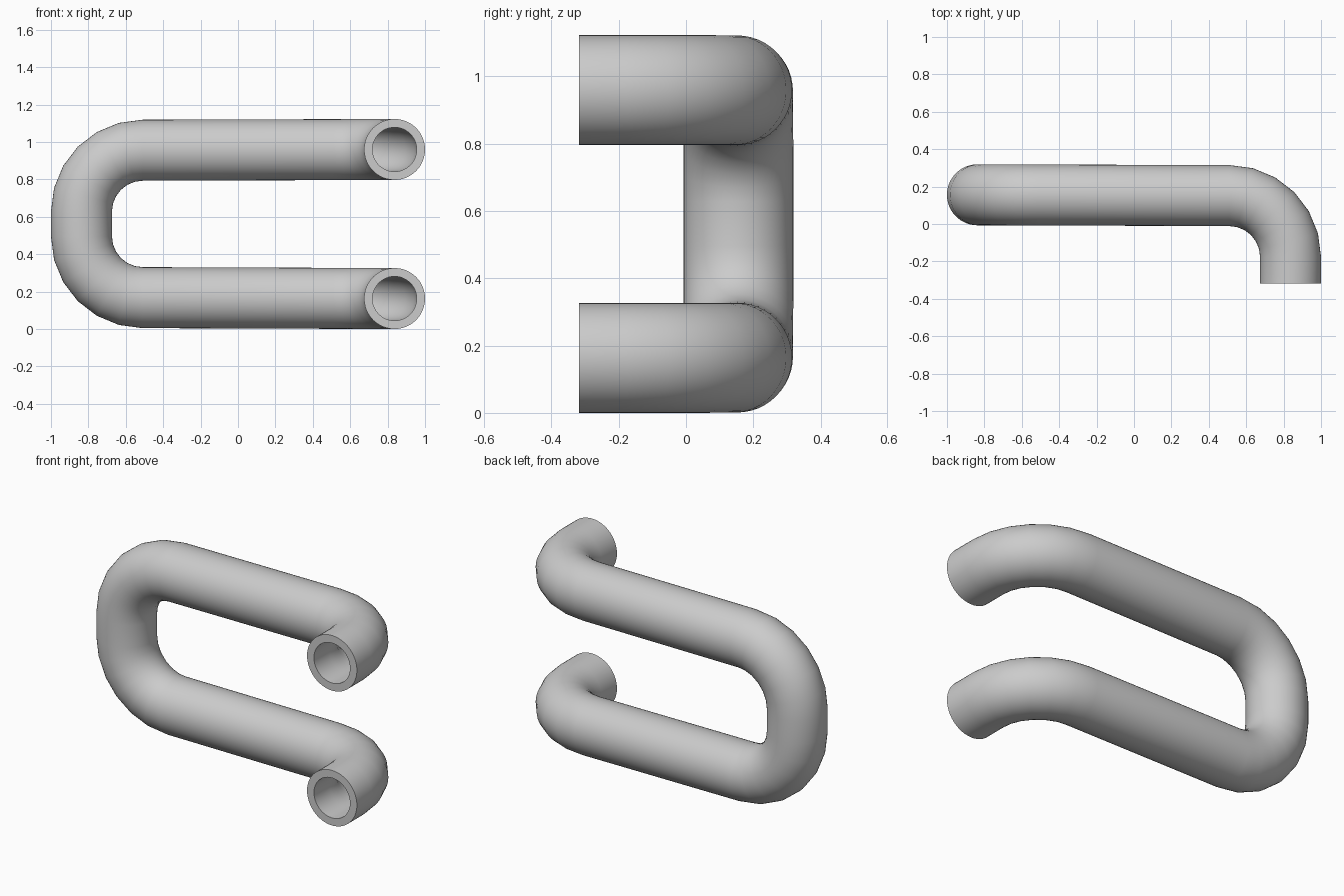
import bpy
import bmesh
import math
from mathutils import Vector

OUTER, INNER = 0.163, 0.118   # pipe radii
BEND = 0.328                  # centreline bend radius
STEPS, SIDES = 6, 48

cube = bpy.data.objects.get("Cube")
if cube:
    bpy.data.objects.remove(cube, do_unlink=True)

# One grey metal
metal = bpy.data.materials.new("grey_metal")
metal.use_nodes = True
grey = (0.6, 0.6, 0.6, 1)
metal.diffuse_color = grey
metal.node_tree.nodes["Principled BSDF"].inputs["Base Color"].default_value = grey


def rounded_path(corners):
    """Centreline points and tangents, with each corner turned into an arc."""
    first = (corners[1] - corners[0]).normalized()
    last = (corners[-1] - corners[-2]).normalized()
    path = [(corners[0], first)]
    for a, b, c in zip(corners, corners[1:], corners[2:]):
        u, v = (b - a).normalized(), (c - b).normalized()
        turn = u.angle(v)
        start = b - u * BEND * math.tan(turn / 2)
        side = (v - u * u.dot(v)).normalized()
        for i in range(STEPS + 1):
            t = turn * i / STEPS
            point = start + u * BEND * math.sin(t) + side * BEND * (1 - math.cos(t))
            path.append((point, u * math.cos(t) + side * math.sin(t)))
    path.append((corners[-1], last))
    return path


def sweep(bm, path, radius, flip):
    """Sweep a circle along the path and return its rings."""
    rings = []
    normal = Vector((0, 0, 1))
    previous = path[0][1]
    for point, tangent in path:
        normal = previous.rotation_difference(tangent) @ normal
        normal = (normal - tangent * normal.dot(tangent)).normalized()
        previous = tangent
        across = tangent.cross(normal)
        angles = [math.tau * k / SIDES for k in range(SIDES)]
        rings.append([bm.verts.new(point + radius * (normal * math.cos(a) + across * math.sin(a)))
                      for a in angles])
    for r, s in zip(rings, rings[1:]):
        for k in range(SIDES):
            j = (k + 1) % SIDES
            face = [r[k], r[j], s[j], s[k]]
            bm.faces.new(face[::-1] if flip else face)
    return rings


# Centreline: front end, top arm, upright, bottom arm, front end
X, FRONT = 0.837, -0.318
path = rounded_path([Vector(p) for p in (
    (X, FRONT, 0.960), (X, 0.151, 0.960), (-X, 0.156, 0.955),
    (-X, 0.156, 0.169), (X, 0.151, 0.163), (X, FRONT, 0.163))])

# Hollow pipe with flat ring ends
bm = bmesh.new()
outside = sweep(bm, path, OUTER, False)
inside = sweep(bm, path, INNER, True)
for end in (0, -1):
    o, n = outside[end], inside[end]
    for k in range(SIDES):
        j = (k + 1) % SIDES
        bm.faces.new([o[k], o[j], n[j], n[k]])
bmesh.ops.recalc_face_normals(bm, faces=bm.faces)
mesh = bpy.data.meshes.new("bent_pipe")
bm.to_mesh(mesh)
bm.free()
mesh.materials.append(metal)
pipe = bpy.data.objects.new("bent_pipe", mesh)
bpy.context.collection.objects.link(pipe)

# Smooth walls, crisp end rims
bpy.ops.object.select_all(action='DESELECT')
pipe.select_set(True)
bpy.context.view_layer.objects.active = pipe
bpy.ops.object.shade_smooth_by_angle(angle=math.radians(40))
